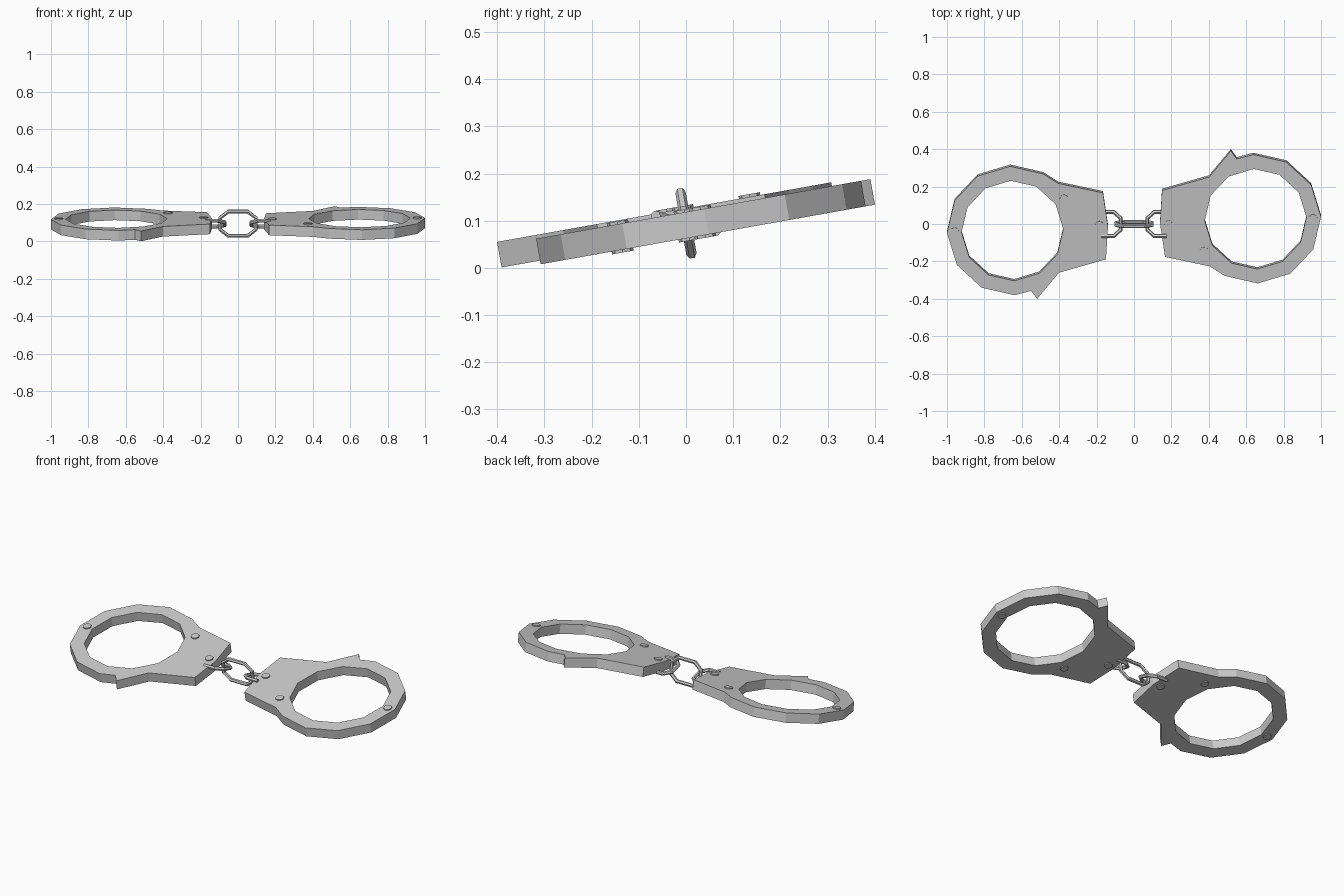
import bpy
from math import radians, cos, sin, pi
from mathutils import Matrix

if "Cube" in bpy.data.objects:
    bpy.data.objects.remove(bpy.data.objects["Cube"])

TILT = radians(10.1)
HALF = 0.0275          # half thickness of a cuff
CX, CY = 0.65, 0.032   # centre of the wrist opening


def ring_point(radius, degrees):
    a = radians(degrees)
    return (CX + radius * cos(a), CY + radius * sin(a), 0)


def curve_object(name, paths, matrix, flat=False, closed=True, depth=0.011):
    cu = bpy.data.curves.new(name, 'CURVE')
    cu.dimensions = '2D' if flat else '3D'
    if flat:
        cu.fill_mode = 'BOTH'
        cu.extrude = HALF
    else:
        cu.bevel_depth = depth
        cu.bevel_resolution = 1
        cu.use_fill_caps = True
    for pts in paths:
        sp = cu.splines.new('POLY')
        sp.points.add(len(pts) - 1)
        for p, co in zip(sp.points, pts):
            p.co = (*co, 1)
        sp.use_cyclic_u = closed
        sp.use_smooth = False
    ob = bpy.data.objects.new(name, cu)
    bpy.context.collection.objects.link(ob)
    ob.matrix_world = matrix
    bpy.ops.object.select_all(action='DESELECT')
    ob.select_set(True)
    bpy.context.view_layer.objects.active = ob
    bpy.ops.object.convert(target='MESH')
    return bpy.context.object


# Cuff profile: twelve-sided ring, tooth at the jaw end, lock plate
outer = [ring_point(0.35, a) for a in range(-118, 93, 30)]
outer += [(0.55, 0.358, 0), (0.518, 0.402, 0), (0.402, 0.26, 0),
          (0.15, 0.187, 0), (0.139, 0.008, 0), (0.166, -0.174, 0), (0.405, -0.225, 0)]
inner = [ring_point(0.272, a) for a in range(2, 360, 30)]

for side, turn, z in (("right", 0, 0.0905), ("left", pi, 0.0985)):
    m = (Matrix.Translation((0, 0, z)) @ Matrix.Rotation(TILT, 4, 'X')
         @ Matrix.Rotation(turn, 4, 'Z'))
    curve_object(f"{side}_cuff", [outer, inner], m, flat=True)

    # Rivets showing on both faces
    for i, (x, y) in enumerate(((0.958, 0.036), (0.374, -0.142), (0.184, 0.002))):
        bpy.ops.mesh.primitive_cylinder_add(vertices=8, radius=0.023, depth=2 * HALF + 0.012)
        rivet = bpy.context.object
        rivet.name = f"{side}_rivet_{i + 1}"
        rivet.matrix_world = m @ Matrix.Translation((x, y, 0))

    # Half link anchored in the plate edge
    half_link = [(0.175, 0.066, 0), (0.108, 0.066, 0), (0.071, 0.032, 0),
                 (0.071, -0.032, 0), (0.108, -0.066, 0), (0.175, -0.066, 0)]
    lm = (Matrix.Translation((0, 0, 0.0945)) @ Matrix.Rotation(radians(-14), 4, 'X')
          @ Matrix.Rotation(turn, 4, 'Z'))
    curve_object(f"{side}_link", [half_link], lm, closed=False)

# Centre link, standing square to the cuffs
link = [(sx * x, 0, sz * z) for sx, sz, pair in (
    (1, 1, ((0.095, 0.032), (0.052, 0.066))), (-1, 1, ((0.052, 0.066), (0.095, 0.032))),
    (-1, -1, ((0.095, 0.032), (0.052, 0.066))), (1, -1, ((0.052, 0.066), (0.095, 0.032))))
    for x, z in pair]
curve_object("centre_link", [link],
             Matrix.Translation((0, 0, 0.0945)) @ Matrix.Rotation(TILT, 4, 'X'))
